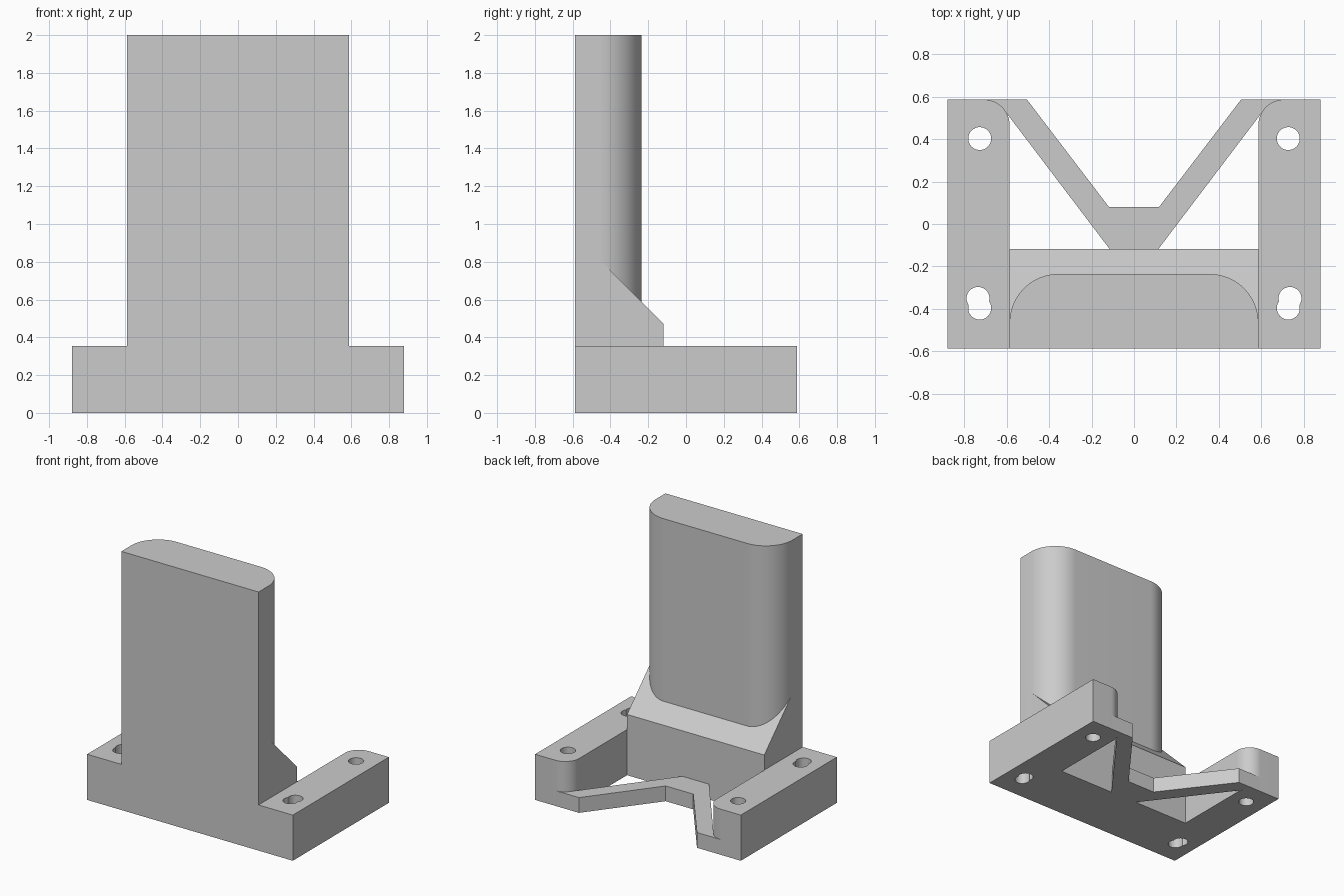
import bpy
import bmesh
from math import radians, sin, cos
from mathutils import Vector

cube = bpy.data.objects.get("Cube")
if cube:
    bpy.data.objects.remove(cube, do_unlink=True)

grey = bpy.data.materials.new("plain_grey")
grey.use_nodes = True
grey.diffuse_color = (0.6, 0.6, 0.6, 1)
grey.node_tree.nodes["Principled BSDF"].inputs["Base Color"].default_value = (0.6, 0.6, 0.6, 1)

WIDE, HALF, DEPTH = 0.88, 0.587, 0.587   # rail outside, column half width, half depth
BASE_TOP, BLOCK_BACK = 0.353, -0.118


def arc(cx, cy, r, start, end, steps):
    angles = [radians(start + (end - start) * i / steps) for i in range(steps + 1)]
    return [(cx + r * cos(a), cy + r * sin(a)) for a in angles]


def mirrored(half):
    """Close a right-hand outline with its mirror image."""
    return half + [(-x, y) for x, y in reversed(half)]


def prism(name, points, low, high, axis="z"):
    """Extrude an outline: (x, y) along z, or (y, z) along x."""
    bm = bmesh.new()
    place = (lambda a, b: (a, b, low)) if axis == "z" else (lambda a, b: (low, a, b))
    face = bm.faces.new([bm.verts.new(place(a, b)) for a, b in points])
    result = bmesh.ops.extrude_face_region(bm, geom=[face])
    move = Vector((0, 0, high - low)) if axis == "z" else Vector((high - low, 0, 0))
    moved = [v for v in result["geom"] if isinstance(v, bmesh.types.BMVert)]
    bmesh.ops.translate(bm, vec=move, verts=moved)
    bmesh.ops.recalc_face_normals(bm, faces=bm.faces[:])
    mesh = bpy.data.meshes.new(name)
    bm.to_mesh(mesh)
    bm.free()
    mesh.materials.append(grey)
    obj = bpy.data.objects.new(name, mesh)
    bpy.context.collection.objects.link(obj)
    return obj


def activate(obj):
    bpy.ops.object.select_all(action="DESELECT")
    obj.select_set(True)
    bpy.context.view_layer.objects.active = obj


# U-shaped base with rounded inner rail ends
rail_arc = arc(HALF + 0.12, DEPTH - 0.12, 0.12, 90, 180, 20)
base = prism("base", mirrored([(WIDE, -DEPTH), (WIDE, DEPTH)] + rail_arc
                              + [(HALF, BLOCK_BACK)]), 0, BASE_TOP)

# Screw holes and two-circle slots in the rails
for side in (-1, 1):
    for x, y in ((0.728, 0.403), (0.736, -0.351), (0.728, -0.397)):
        cutter = prism("hole_cutter", arc(side * x, y, 0.054, 0, 352.5, 47), -0.1, 0.5)
        cutter.hide_render = True
        mod = base.modifiers.new("hole", "BOOLEAN")
        mod.operation, mod.solver, mod.object = "DIFFERENCE", "EXACT", cutter
        activate(base)
        bpy.ops.object.modifier_apply(modifier=mod.name)
        bpy.data.objects.remove(cutter, do_unlink=True)

# Upright column with rounded back corners
R = 0.23
column = prism("column", mirrored([(HALF, -DEPTH)]
               + arc(HALF - R, -0.236 - R, R, 0, 90, 24)), BASE_TOP, 2)

# Sloped gusset behind the column
run = 0.466 + BLOCK_BACK
gusset = prism("gusset", [(-0.466, BASE_TOP), (BLOCK_BACK, BASE_TOP), (BLOCK_BACK, 0.47),
                          (-0.466, 0.47 + run)], -HALF, HALF, axis="x")

# Low V-shaped brace joining the rail ends to the block
brace = prism("brace", mirrored([(0.115, BLOCK_BACK)] + rail_arc[14::-1]
                                + [(0.505, DEPTH), (0.118, 0.08)]), 0, 0.118)

for part in (base, column, gusset, brace):
    activate(part)
    bpy.ops.object.shade_smooth_by_angle(angle=radians(30))
